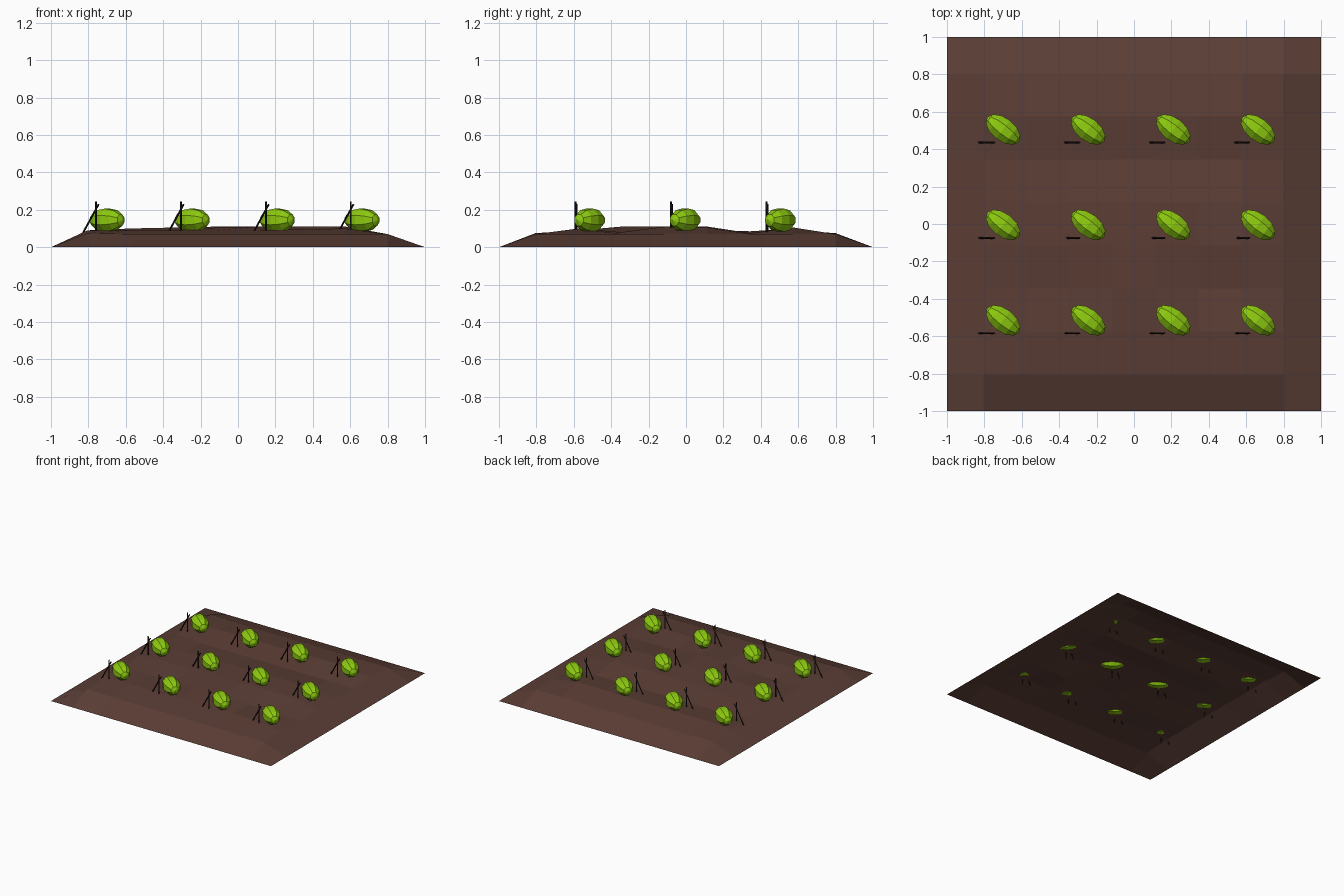
import bpy, math
from mathutils import Vector, Matrix

if "Cube" in bpy.data.objects:
    bpy.data.objects.remove(bpy.data.objects["Cube"])


def material(name, rgb):
    m = bpy.data.materials.new(name)
    m.diffuse_color = (*rgb, 1)
    m.use_nodes = True
    m.node_tree.nodes["Principled BSDF"].inputs["Base Color"].default_value = m.diffuse_color
    return m


SOIL = material("soil_brown", (0.105, 0.048, 0.036))
LEAF = material("leaf_green", (0.27, 0.60, 0.005))
WOOD = material("dark_wood", (0.018, 0.011, 0.009))


# Soil: open uneven sheet, heights in hundredths from front row to back row
steps = [-1, -0.805, -0.575, -0.345, -0.115, 0.115, 0.345, 0.575, 0.8, 1]
inner = [
    [7.5, 7, 7, 7, 7, 7, 7, 7],
    [9, 9, 9, 9, 9, 9.5, 10, 7],
    [9, 8, 8, 10.5, 11, 8, 8, 7],
    [9, 10, 10.5, 11, 11, 11, 11, 7],
    [9, 9.5, 10, 10.5, 11, 11, 10.5, 7],
    [8.5, 7.5, 7.5, 7.5, 7.5, 7.5, 7.5, 7],
    [9, 10, 10, 10, 10, 10.5, 10.5, 7],
    [7.5, 7, 7, 7, 7, 7, 7, 7],
]
n = len(steps)
verts, faces = [], []
for j, y in enumerate(steps):
    for i, x in enumerate(steps):
        edge = i in (0, n - 1) or j in (0, n - 1)
        verts.append((x, y, 0 if edge else inner[j - 1][i - 1] / 100))
for j in range(n - 1):
    for i in range(n - 1):
        a = j * n + i
        faces.append((a, a + 1, a + n + 1, a + n))
mesh = bpy.data.meshes.new("soil_bed")
mesh.from_pydata(verts, [], faces)
mesh.materials.append(SOIL)
bpy.context.collection.objects.link(bpy.data.objects.new("soil_bed", mesh))


# Cabbage: low-poly sphere, poles laid on the diagonal
bpy.ops.mesh.primitive_uv_sphere_add(segments=8, ring_count=6, radius=1)
cabbage = bpy.context.object
cabbage.data.transform(
    Matrix.Rotation(math.radians(-38), 4, 'Z')
    @ Matrix.Rotation(math.radians(90), 4, 'Y')
    @ Matrix.Rotation(math.radians(22.5), 4, 'Z')
    @ Matrix.Diagonal((0.066, 0.066, 0.108, 1)))
cabbage.data.materials.append(LEAF)
cabbage_mesh = cabbage.data
bpy.data.objects.remove(cabbage)


# Stick: thin four-sided rod between two points
def stick_mesh(name, start, end, radius=0.005):
    start, end = Vector(start), Vector(end)
    d = end - start
    bpy.ops.mesh.primitive_cylinder_add(vertices=4, radius=radius, depth=d.length)
    ob = bpy.context.object
    me = ob.data
    me.name = name
    me.transform(Matrix.Translation((start + end) / 2)
                 @ d.to_track_quat('Z', 'Y').to_matrix().to_4x4())
    me.materials.append(WOOD)
    bpy.data.objects.remove(ob)
    return me


upright = stick_mesh("upright_stick", (-0.06, -0.075, -0.09), (-0.06, -0.075, 0.1))
leaning = stick_mesh("leaning_stick", (-0.135, -0.069, -0.08), (-0.045, -0.069, 0.085))

# Planting in three rows of four
for y in (-0.515, -0.005, 0.505):
    for x in (-0.7, -0.245, 0.21, 0.663):
        for name, me in (("cabbage", cabbage_mesh), ("upright_stick", upright),
                         ("leaning_stick", leaning)):
            ob = bpy.data.objects.new(name, me)
            ob.location = (x, y, 0.145)
            bpy.context.collection.objects.link(ob)
